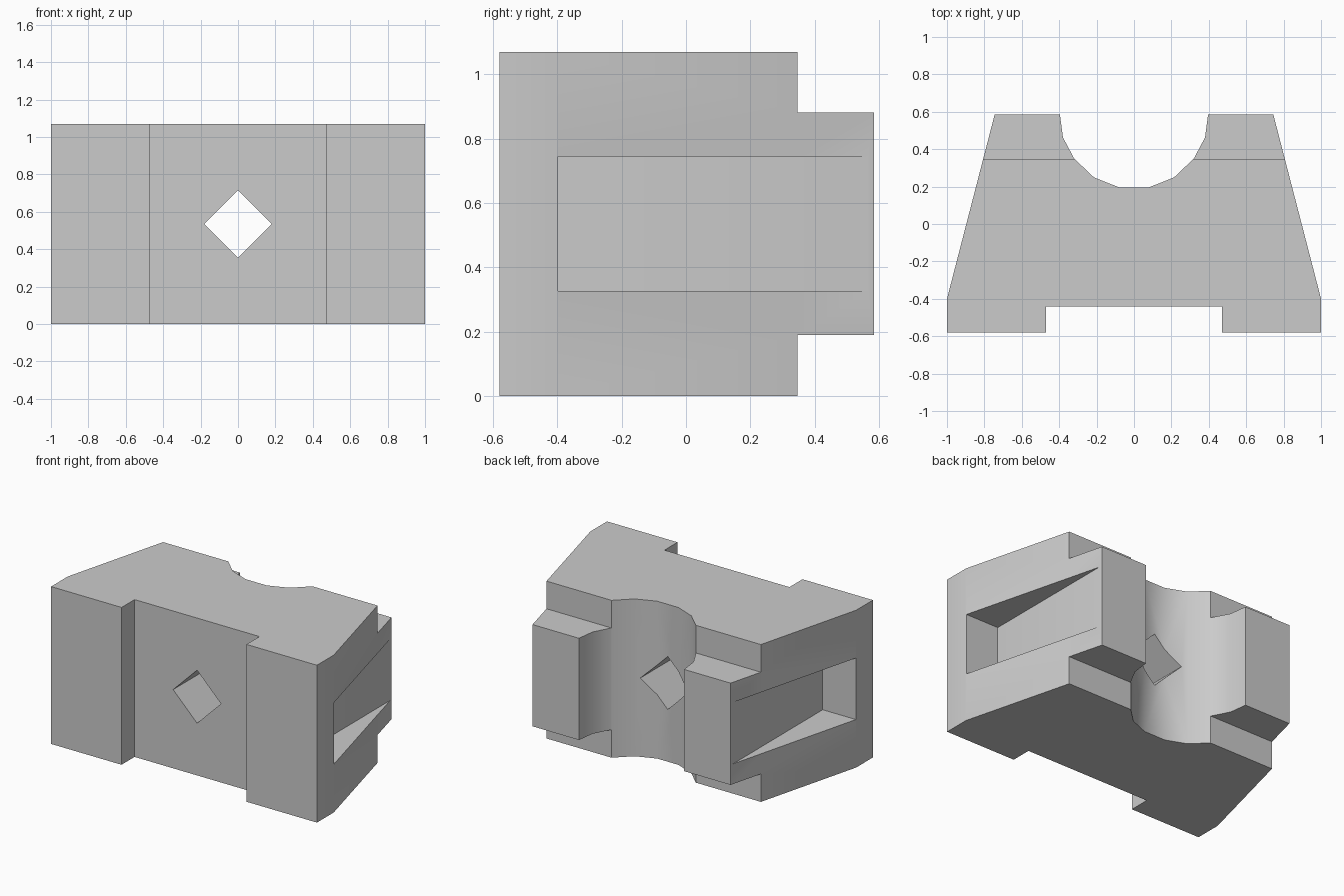
import bpy, math

cube = bpy.data.objects.get("Cube")
if cube:
    bpy.data.objects.remove(cube, do_unlink=True)

H = 1.07  # block height
MID = H / 2

grey = bpy.data.materials.new("plain_grey")
grey.use_nodes = True
grey.diffuse_color = (0.6, 0.6, 0.6, 1)
grey.node_tree.nodes["Principled BSDF"].inputs["Base Color"].default_value = (0.6, 0.6, 0.6, 1)


def prism(name, outline, height):
    """Extrude a counter-clockwise plan outline up from z = 0."""
    n = len(outline)
    verts = [(x, y, z) for z in (0, height) for x, y in outline]
    faces = [tuple(reversed(range(n))), tuple(range(n, 2 * n))]
    faces += [(i, (i + 1) % n, (i + 1) % n + n, i + n) for i in range(n)]
    mesh = bpy.data.meshes.new(name)
    mesh.from_pydata(verts, [], faces)
    mesh.materials.append(grey)
    obj = bpy.data.objects.new(name, mesh)
    bpy.context.collection.objects.link(obj)
    return obj


def box_cutter(name, low, high, tilt=0):
    """Box between two corners, optionally rolled around y."""
    bpy.ops.mesh.primitive_cube_add(
        size=1, location=[(a + b) / 2 for a, b in zip(low, high)], rotation=(0, tilt, 0))
    obj = bpy.context.object
    obj.name = name
    obj.scale = [b - a for a, b in zip(low, high)]
    obj.data.materials.append(grey)
    obj.hide_render = True
    return obj


# Plan outline: half from the front recess to the middle of the back scoop, then mirrored
half = [(0.47, -0.44), (0.47, -0.58), (1, -0.58), (1, -0.4), (0.745, 0.585),
        (0.396, 0.585), (0.38, 0.463), (0.32, 0.35), (0.214, 0.249), (0.08, 0.196)]
outline = half + [(-x, y) for x, y in reversed(half)]
block = prism("slotted_block", outline, H)

# Cutters: back shoulders, tapered side pockets and the diamond through hole
cutters = [
    box_cutter("lower_back_step", (-1.2, 0.347, -0.2), (1.2, 0.8, 0.19)),
    box_cutter("upper_back_step", (-1.2, 0.347, 0.882), (1.2, 0.8, H + 0.2)),
]
for side, label in ((1, "left"), (-1, "right")):
    inner, outer = sorted((side * 0.75, side * 1.2))
    cutters.append(box_cutter(label + "_side_pocket",
                              (inner, -0.398, 0.327), (outer, 0.8, 0.745)))
r = 0.18 / math.sqrt(2)
cutters.append(box_cutter("diamond_hole", (-r, -1, MID - r), (r, 1, MID + r), math.pi / 4))

bpy.ops.object.select_all(action="DESELECT")
block.select_set(True)
bpy.context.view_layer.objects.active = block
for cutter in cutters:
    mod = block.modifiers.new(cutter.name, "BOOLEAN")
    mod.operation = "DIFFERENCE"
    mod.solver = "EXACT"
    mod.object = cutter
    bpy.ops.object.modifier_apply(modifier=mod.name)
    bpy.data.objects.remove(cutter, do_unlink=True)

bpy.ops.object.shade_smooth_by_angle(angle=math.radians(30))
